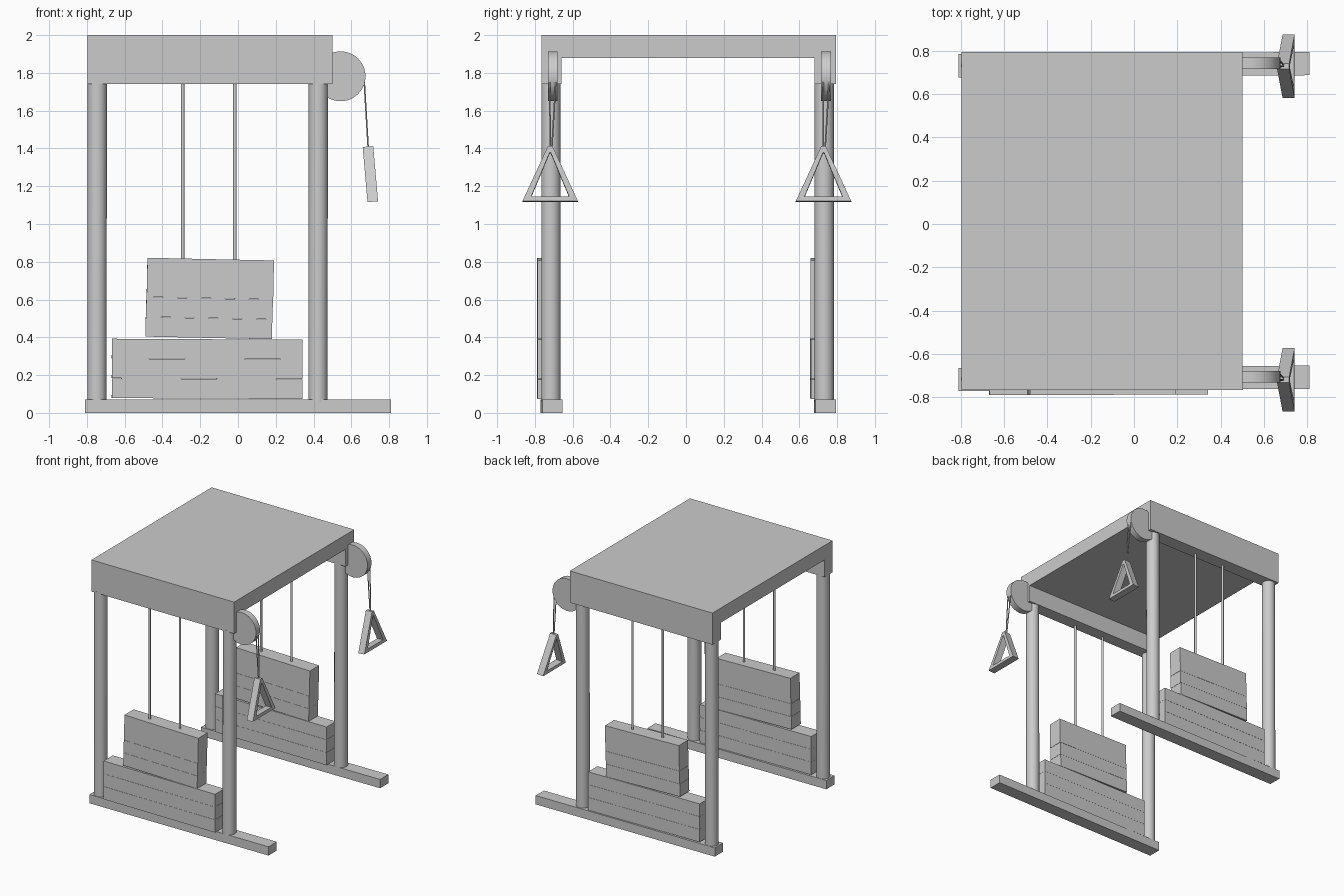
import bpy, bmesh, math
from mathutils import Vector

if "Cube" in bpy.data.objects:
    bpy.data.objects.remove(bpy.data.objects["Cube"])


def mesh_object(name, bm):
    bmesh.ops.recalc_face_normals(bm, faces=bm.faces[:])
    me = bpy.data.meshes.new(name)
    bm.to_mesh(me)
    bm.free()
    ob = bpy.data.objects.new(name, me)
    bpy.context.collection.objects.link(ob)
    return ob


def box(name, center, size, rot=(0, 0, 0)):
    bm = bmesh.new()
    bmesh.ops.create_cube(bm, size=1)
    bmesh.ops.scale(bm, vec=size, verts=bm.verts[:])
    ob = mesh_object(name, bm)
    ob.location = center
    ob.rotation_euler = [math.radians(a) for a in rot]
    return ob


def rod(name, a, b, r, sides=32):
    a, b = Vector(a), Vector(b)
    bm = bmesh.new()
    bmesh.ops.create_cone(bm, cap_ends=True, segments=sides,
                          radius1=r, radius2=r, depth=(b - a).length)
    for f in bm.faces:
        f.smooth = len(f.verts) == 4
    for e in bm.edges:
        e.smooth = all(len(f.verts) == 4 for f in e.link_faces)
    ob = mesh_object(name, bm)
    ob.location = (a + b) / 2
    ob.rotation_euler = (b - a).to_track_quat('Z', 'Y').to_euler()
    return ob


def extrude_x(name, points, x0, x1):
    """Extrude a closed YZ profile along x."""
    bm = bmesh.new()
    face = bm.faces.new([bm.verts.new((x0, y, z)) for y, z in points])
    new = bmesh.ops.extrude_face_region(bm, geom=[face])["geom"]
    bmesh.ops.translate(bm, vec=(x1 - x0, 0, 0),
                        verts=[v for v in new if isinstance(v, bmesh.types.BMVert)])
    return mesh_object(name, bm)


def handle(name, y):
    """Triangular grip frame, hanging from its apex and tilted outward."""
    outer = [(-0.012, 0), (0.012, 0), (0.147, -0.293), (-0.147, -0.293)]
    inner = [(-0.003, -0.035), (0.003, -0.035), (0.1, -0.267), (-0.1, -0.267)]
    bm = bmesh.new()
    rings = [[bm.verts.new((x, p, q)) for p, q in pts]
             for x, pts in ((-0.028, outer), (0.028, outer), (0.028, inner), (-0.028, inner))]
    for k in range(4):
        a, b = rings[k], rings[(k + 1) % 4]
        for i in range(4):
            j = (i + 1) % 4
            bm.faces.new((a[i], a[j], b[j], b[i]))
    ob = mesh_object(name, bm)
    ob.location = (0.688, y, 1.41)
    ob.rotation_euler = (0, math.radians(-5), 0)
    return ob


# Roof: flat slab with deep side beams
extrude_x("roof_frame", [(-0.765, 2), (0.794, 2), (0.794, 1.74), (0.68, 1.74),
                         (0.68, 1.88), (-0.66, 1.88), (-0.66, 1.74), (-0.765, 1.74)],
          -0.796, 0.5)

# Each side: base, posts, weight plates, rods, pulley and handle
for side, y in (("front", -0.715), ("back", 0.732)):
    box(side + "_base_rail", (0, y + 0.003, 0.036), (1.62, 0.107, 0.072), (0, 0, 0.35))
    for end, x in (("left", -0.745), ("right", 0.425)):
        rod(f"{side}_{end}_post", (x - 0.002, y, 0.06), (x, y, 1.75), 0.051)

    # Weight plates, slightly tilted
    yw = y - 0.013
    for i in range(3):
        box(f"{side}_lower_plate_{i + 1}", (-0.163, yw, 0.128 + i * 0.105),
            (1.01, 0.12, 0.104), (0, 0.3, 0.2))
    for i, (z0, z1) in enumerate(((0.397, 0.501), (0.502, 0.606), (0.607, 0.814))):
        z = (z0 + z1) / 2
        box(f"{side}_upper_plate_{i + 1}", (-0.15 + (z - 0.6) * 0.03, yw, z),
            (0.67, 0.12, z1 - z0), (0, 1.2, 0.2))
    for i, x in enumerate((-0.293, -0.017)):
        rod(f"{side}_lift_rod_{i + 1}", (x, yw, 0.79), (x, yw, 1.75), 0.009, 16)

    # Pulley, cable strands and grip
    yp = y + 0.01
    rod(side + "_pulley", (0.543, yp - 0.026, 1.782), (0.543, yp + 0.026, 1.782), 0.132, 48)
    for i, s in enumerate((-1, 1)):
        rod(f"{side}_cable_{i + 1}", (0.668, yp + s * 0.016, 1.76), (0.69, y + s * 0.004, 1.39),
            0.004, 8)
    handle(side + "_handle", y - 0.004)
